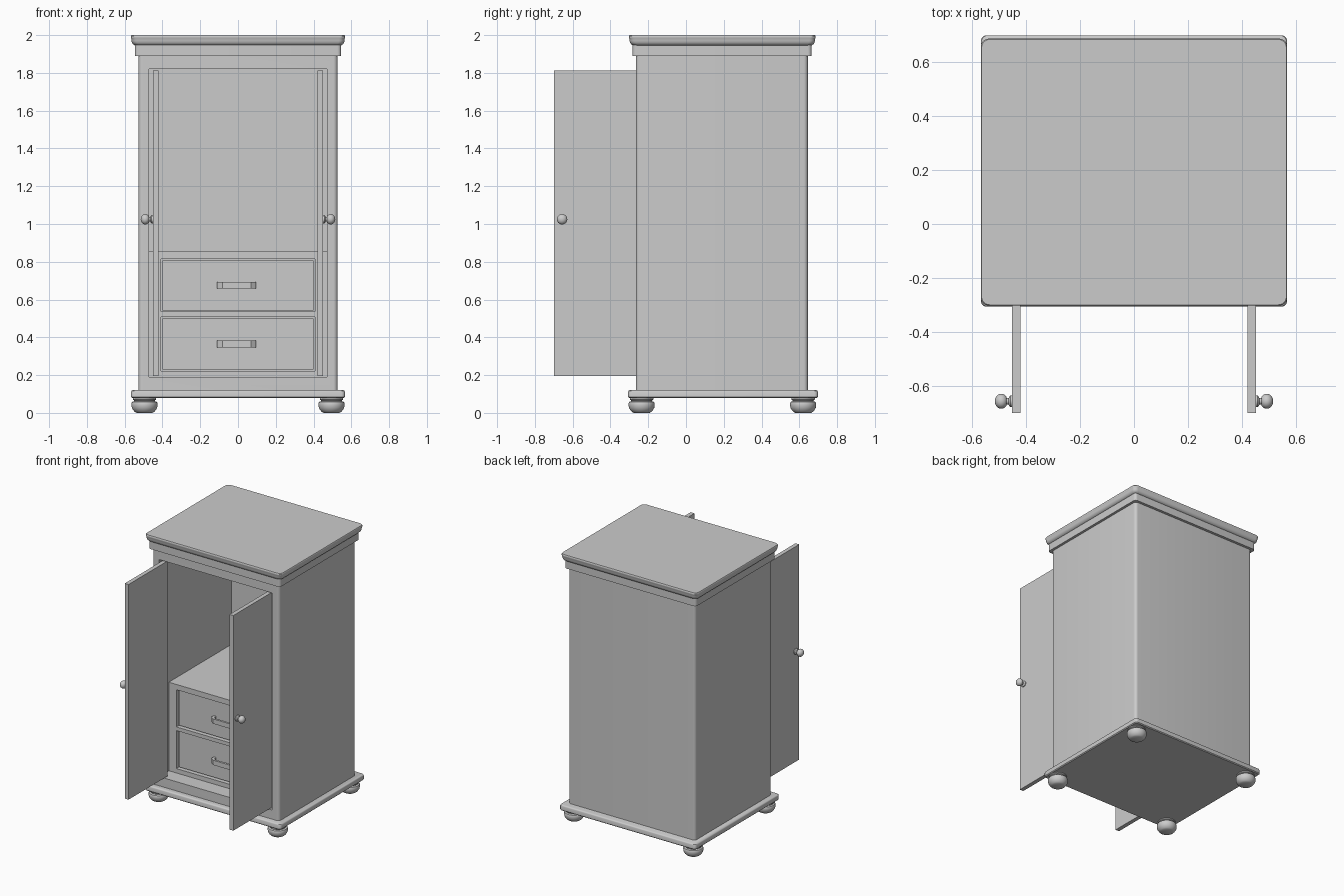
import bpy, bmesh, math
from mathutils import Matrix, Vector

if "Cube" in bpy.data.objects:
    bpy.data.objects.remove(bpy.data.objects["Cube"])


def finish(name, bm, smooth=False):
    bmesh.ops.recalc_face_normals(bm, faces=bm.faces)
    me = bpy.data.meshes.new(name)
    bm.to_mesh(me)
    bm.free()
    ob = bpy.data.objects.new(name, me)
    bpy.context.collection.objects.link(ob)
    bpy.ops.object.select_all(action='DESELECT')
    ob.select_set(True)
    bpy.context.view_layer.objects.active = ob
    if smooth:
        bpy.ops.object.shade_smooth_by_angle(angle=math.radians(35))
    return ob


def box(name, x0, x1, y0, y1, z0, z1):
    bm = bmesh.new()
    bmesh.ops.create_cube(bm, size=1)
    for v in bm.verts:
        v.co = ((x0 + x1) / 2 + v.co.x * (x1 - x0),
                (y0 + y1) / 2 + v.co.y * (y1 - y0),
                (z0 + z1) / 2 + v.co.z * (z1 - z0))
    return finish(name, bm)


def rounded_stack(name, hx, y0, y1, r, profile, seg=6):
    """Rounded rectangle lofted through (inset, z) steps."""
    bm = bmesh.new()
    rings = []
    cy, hy = (y0 + y1) / 2, (y1 - y0) / 2
    for inset, z in profile:
        ring = []
        for q, (sx, sy) in enumerate([(1, 1), (-1, 1), (-1, -1), (1, -1)]):
            for i in range(seg + 1):
                a = math.pi / 2 * (q + i / seg)
                ring.append(bm.verts.new((sx * (hx - inset - r) + r * math.cos(a),
                                          cy + sy * (hy - inset - r) + r * math.sin(a), z)))
        rings.append(ring)
    n = len(rings[0])
    for a, b in zip(rings, rings[1:]):
        for i in range(n):
            bm.faces.new((a[i], a[(i + 1) % n], b[(i + 1) % n], b[i]))
    bm.faces.new(rings[0])
    bm.faces.new(rings[-1])
    return finish(name, bm, True)


def lathe(name, profile, matrix, steps=32):
    """Spin (radius, height) points around local z; ends lie on the axis."""
    bm = bmesh.new()
    vs = [bm.verts.new((r, 0, h)) for r, h in profile]
    es = [bm.edges.new(p) for p in zip(vs, vs[1:])]
    bmesh.ops.spin(bm, geom=vs + es, cent=(0, 0, 0), axis=(0, 0, 1),
                   angle=2 * math.pi, steps=steps)
    bmesh.ops.remove_doubles(bm, verts=bm.verts, dist=1e-5)
    bmesh.ops.transform(bm, matrix=matrix, verts=bm.verts)
    return finish(name, bm, True)


def cut(ob, cutter):
    bpy.context.view_layer.objects.active = ob
    m = ob.modifiers.new("cut", 'BOOLEAN')
    m.object, m.operation, m.solver = cutter, 'DIFFERENCE', 'EXACT'
    bpy.ops.object.modifier_apply(modifier=m.name)
    bpy.data.objects.remove(cutter)


# carcass with open cabinet space
body = rounded_stack("cabinet_body", 0.527, -0.265, 0.645, 0.022, [(0, 0.11), (0, 1.90)])
cut(body, box("opening_cutter", -0.47, 0.47, -0.4, 0.595, 0.19, 1.82))

# base plinth
rounded_stack("base_plinth", 0.566, -0.306, 0.698, 0.02,
              [(0.006, 0.078), (0, 0.084), (0, 0.112), (0.002, 0.117), (0.008, 0.121)])

# crown moulding: flat frieze, then flared cornice
rounded_stack("crown_frieze", 0.546, -0.283, 0.665, 0.02, [(0, 1.89), (0, 1.952)])
rounded_stack("crown_cornice", 0.567, -0.302, 0.686, 0.03,
              [(0.027, 1.945), (0.020, 1.946), (0.012, 1.951), (0.006, 1.959),
               (0.003, 1.970), (0.002, 1.982), (0, 1.986), (0, 1.995), (0.003, 2.0)])

# bun feet
foot = [(0, 0), (0.042, 0), (0.052, 0.006), (0.060, 0.015), (0.067, 0.027), (0.069, 0.04),
        (0.069, 0.05), (0.066, 0.058), (0.055, 0.062), (0.055, 0.066), (0.062, 0.07),
        (0.062, 0.08), (0, 0.08)]
for sx, side in ((-1, "left"), (1, "right")):
    for y, end in ((-0.235, "front"), (0.62, "back")):
        lathe(f"{end}_{side}_foot", foot, Matrix.Translation((sx * 0.495, y, 0)))

# inner drawer chest with recessed drawers
FACE = -0.15
chest = box("drawer_chest", -0.475, 0.475, FACE, 0.6, 0.185, 0.855)
for z0, z1, level in ((0.223, 0.508, "lower"), (0.536, 0.815, "upper")):
    cut(chest, box("drawer_cutter", -0.407, 0.407, FACE - 0.1, FACE + 0.06, z0, z1))
    g = 0.007
    box(f"{level}_drawer", -0.407 + g, 0.407 - g, FACE + 0.02, FACE + 0.07, z0 + g, z1 - g)
    # bow handle: profile in x-y extruded upward
    yf, zc = FACE + 0.022, (z0 + z1) / 2
    outline = [(-0.103, yf), (-0.103, yf - 0.030), (-0.075, yf - 0.050), (0.075, yf - 0.050),
               (0.103, yf - 0.030), (0.103, yf), (0.083, yf), (0.083, yf - 0.024),
               (0.068, yf - 0.034), (-0.068, yf - 0.034), (-0.083, yf - 0.024), (-0.083, yf)]
    bm = bmesh.new()
    f = bm.faces.new([bm.verts.new((x - 0.007, y, zc - 0.018)) for x, y in outline])
    ext = bmesh.ops.extrude_face_region(bm, geom=[f])
    bmesh.ops.translate(bm, vec=Vector((0, 0, 0.036)),
                        verts=[v for v in ext["geom"] if isinstance(v, bmesh.types.BMVert)])
    finish(f"{level}_drawer_handle", bm)

# open doors with turned knobs
knob = [(0, -0.002), (0.022, -0.002), (0.022, 0.006), (0.018, 0.010), (0.012, 0.013), (0.012, 0.020)]
knob += [(0.028 * math.sin(math.radians(a)), 0.040 - 0.024 * math.cos(math.radians(a)))
         for a in range(40, 180, 20)] + [(0, 0.064)]
for sx, side in ((-1, "left"), (1, "right")):
    x0, x1 = sorted((sx * 0.42, sx * 0.451))
    box(f"{side}_door", x0, x1, -0.70, -0.238, 0.196, 1.812)
    lathe(f"{side}_door_knob", knob,
          Matrix.Translation((sx * 0.451, -0.656, 1.025)) @ Matrix.Rotation(sx * math.pi / 2, 4, 'Y'))
